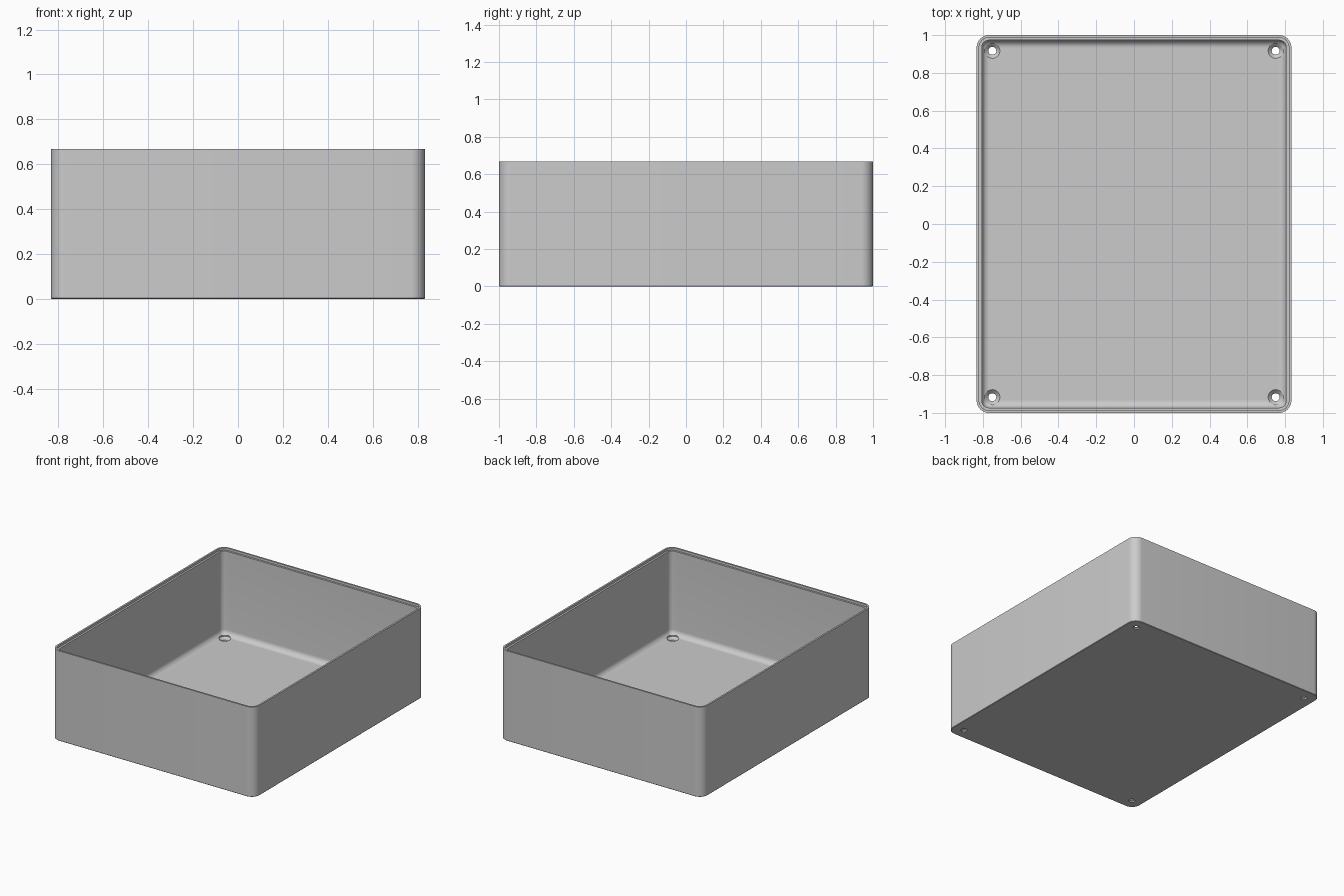
import bpy, bmesh
from math import cos, sin, pi, radians

cube = bpy.data.objects.get("Cube")
if cube:
    bpy.data.objects.remove(cube, do_unlink=True)

HALF_X, HALF_Y, HEIGHT = 0.833, 1.0, 0.667
CORNER, WALL, LIP, FLOOR, FILLET = 0.065, 0.027, 0.013, 0.03, 0.04
HOLE_X, HOLE_Y = 0.75, 0.917

grey = bpy.data.materials.new("light_grey")
grey.use_nodes = True
colour = (0.6, 0.6, 0.6, 1)
grey.diffuse_color = colour
grey.node_tree.nodes["Principled BSDF"].inputs["Base Color"].default_value = colour


def rounded_ring(inset, z, steps=10):
    """Rounded rectangle, inset from the outer wall."""
    r = max(CORNER - inset, 0.004)
    cx, cy = HALF_X - inset - r, HALF_Y - inset - r
    points = []
    for q, (sx, sy) in enumerate([(1, 1), (-1, 1), (-1, -1), (1, -1)]):
        for i in range(steps + 1):
            a = (q + i / steps) * pi / 2
            points.append((sx * cx + r * cos(a), sy * cy + r * sin(a), z))
    return points


def circle(x, y, r, z, n=32):
    return [(x + r * cos(2 * pi * i / n), y + r * sin(2 * pi * i / n), z) for i in range(n)]


def loft(bm, rings):
    """Skin a stack of rings and cap both ends."""
    loops = [[bm.verts.new(p) for p in ring] for ring in rings]
    for a, b in zip(loops, loops[1:]):
        for i in range(len(a)):
            j = (i + 1) % len(a)
            bm.faces.new((a[i], a[j], b[j], b[i]))
    bm.faces.new(loops[0][::-1])
    bm.faces.new(loops[-1])


def finish(bm, name):
    bmesh.ops.recalc_face_normals(bm, faces=bm.faces)
    mesh = bpy.data.meshes.new(name)
    bm.to_mesh(mesh)
    bm.free()
    mesh.materials.append(grey)
    obj = bpy.data.objects.new(name, mesh)
    bpy.context.collection.objects.link(obj)
    return obj


# Box: outer wall, stepped rim, inner wall, filleted floor
rings = [rounded_ring(0.003, 0), rounded_ring(0, 0.003), rounded_ring(0, HEIGHT),
         rounded_ring(LIP, HEIGHT), rounded_ring(LIP, HEIGHT - 0.017),
         rounded_ring(WALL, HEIGHT - 0.017)]
for i in range(9):
    a = i / 8 * pi / 2
    rings.append(rounded_ring(WALL + FILLET * (1 - cos(a)), FLOOR + FILLET * (1 - sin(a))))
bm = bmesh.new()
loft(bm, rings)
box = finish(bm, "open_box")

# Countersunk screw holes in the four floor corners
bm = bmesh.new()
for x in (-HOLE_X, HOLE_X):
    for y in (-HOLE_Y, HOLE_Y):
        loft(bm, [circle(x, y, 0.021, -0.05), circle(x, y, 0.021, 0.01),
                  circle(x, y, 0.04, FLOOR - 0.001), circle(x, y, 0.04, 0.12)])
cutter = finish(bm, "screw_hole_cutter")
cutter.hide_render = True

cut = box.modifiers.new("screw_holes", "BOOLEAN")
cut.operation = "DIFFERENCE"
cut.solver = "EXACT"
cut.object = cutter

bpy.ops.object.select_all(action="DESELECT")
box.select_set(True)
bpy.context.view_layer.objects.active = box
bpy.ops.object.modifier_apply(modifier=cut.name)
bpy.data.objects.remove(cutter, do_unlink=True)
bpy.ops.object.shade_smooth_by_angle(angle=radians(30))
